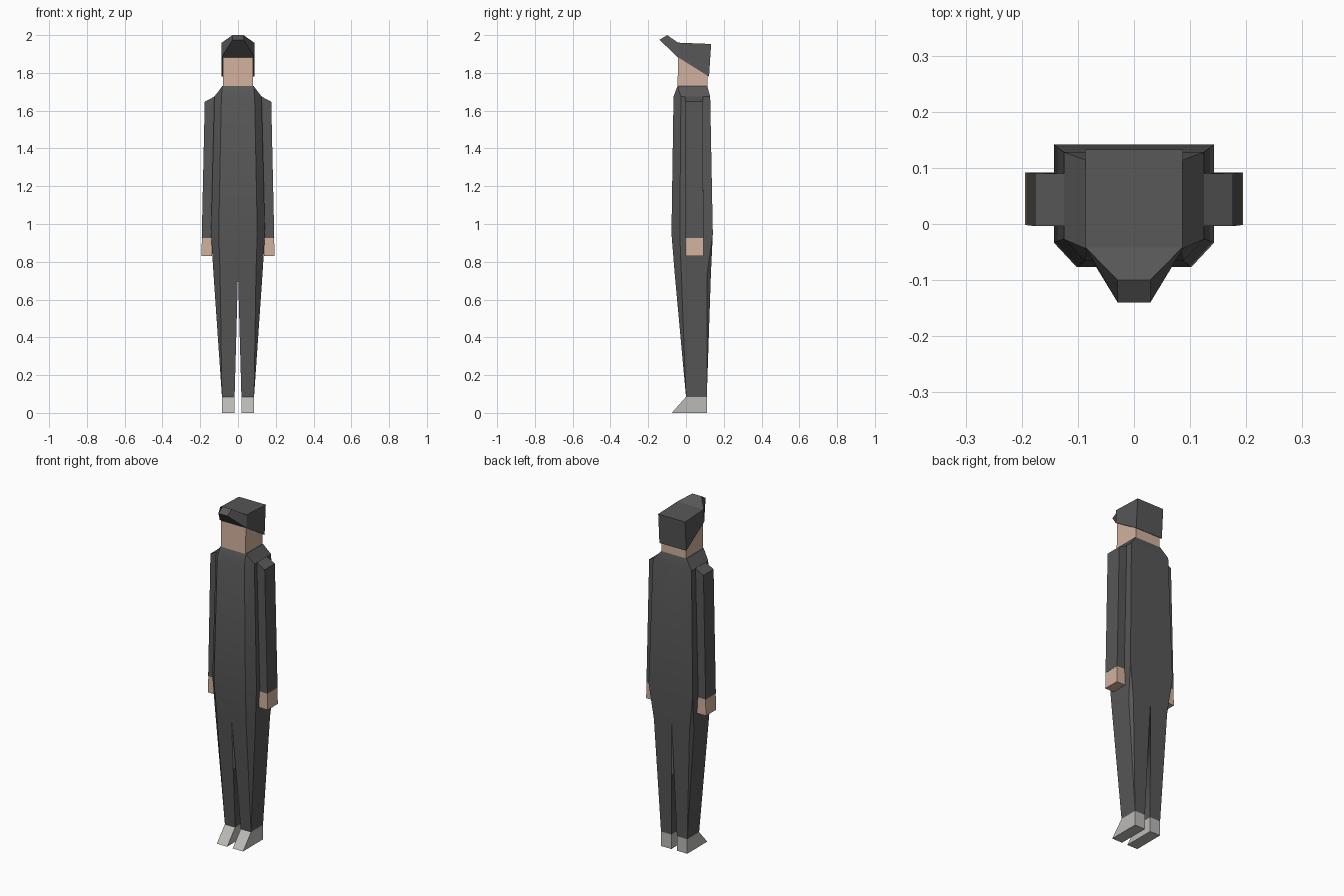
import bpy, bmesh, math

if "Cube" in bpy.data.objects:
    bpy.data.objects.remove(bpy.data.objects["Cube"])


def material(name, rgb):
    m = bpy.data.materials.new(name)
    m.diffuse_color = (*rgb, 1)
    m.use_nodes = True
    m.node_tree.nodes["Principled BSDF"].inputs["Base Color"].default_value = m.diffuse_color
    return m


CLOTH = material("dark grey cloth", (0.095, 0.095, 0.095))
SKIN = material("skin", (0.64, 0.44, 0.34))
SHOE = material("light grey shoe", (0.50, 0.49, 0.47))


def loft(name, rings, mat, mirror=False, smooth=False, skip=None):
    """Join closed rings of equal length, cap both ends."""
    bm = bmesh.new()
    vs = [[bm.verts.new(p) for p in r] for r in rings]
    n = len(rings[0])
    for k in range(len(vs) - 1):
        for i in range(n):
            if skip and skip(k, i):
                continue
            j = (i + 1) % n
            bm.faces.new((vs[k][i], vs[k][j], vs[k + 1][j], vs[k + 1][i]))
    bm.faces.new(vs[0])
    bm.faces.new(vs[-1])
    bmesh.ops.remove_doubles(bm, verts=bm.verts, dist=1e-4)
    bmesh.ops.recalc_face_normals(bm, faces=bm.faces)
    me = bpy.data.meshes.new(name)
    bm.to_mesh(me)
    bm.free()
    me.materials.append(mat)
    ob = bpy.data.objects.new(name, me)
    bpy.context.collection.objects.link(ob)
    if mirror:
        ob.modifiers.new("mirror", "MIRROR").use_axis[0] = True
    if smooth:
        bpy.context.view_layer.objects.active = ob
        ob.select_set(True)
        bpy.ops.object.shade_smooth_by_angle(angle=math.radians(25))
        ob.select_set(False)
    return ob


def rect(x0, x1, y0, y1, z0, z1=None):
    """Rectangle ring, z0 at the inner side and z1 at the outer side."""
    z1 = z0 if z1 is None else z1
    return [(x0, y0, z0), (x1, y0, z1), (x1, y1, z1), (x0, y1, z0)]


def suit_ring(z, x_in, x_front, x_side, x_back, y_front, y_mid, y_rear, y_back):
    """Half outline of the suit with chamfered outer corners."""
    return [(x_in, y_front, z), (x_front, y_front, z), (x_side, y_mid, z),
            (x_side, y_rear, z), (x_back, y_back, z), (x_in, y_back, z)]


# Suit: torso and legs, half modelled from ankle to collar
rings = [
    suit_ring(0.085, 0.018, 0.085, 0.085, 0.085, 0.0, 0.0, 0.11, 0.11),
    suit_ring(0.74, 0.0, 0.095, 0.13, 0.115, -0.06, -0.025, 0.112, 0.132),
    suit_ring(0.95, 0.0, 0.102, 0.143, 0.143, -0.077, -0.033, 0.142, 0.142),
    suit_ring(1.675, 0.0, 0.088, 0.125, 0.125, -0.066, -0.027, 0.128, 0.128),
    suit_ring(1.73, 0.0, 0.083, 0.083, 0.083, -0.045, -0.045, 0.113, 0.113),
]
# the inner wall exists only between the legs
loft("suit", rings, CLOTH, True, True, skip=lambda k, i: i == 5 and k > 0)

# Sleeves, hands and shoes
loft("sleeves", [rect(0.135, 0.192, -0.002, 0.092, 0.925),
                 rect(0.11, 0.176, -0.004, 0.09, 1.682, 1.648)], CLOTH, True)
loft("hands", [rect(0.137, 0.194, -0.002, 0.092, 0.83),
               rect(0.135, 0.191, -0.002, 0.092, 0.925)], SKIN, True)
loft("shoes", [rect(0.018, 0.085, -0.075, 0.11, 0.0),
               rect(0.018, 0.085, 0.0, 0.11, 0.085)], SHOE, True)

# Head
loft("head", [rect(-0.08, 0.08, -0.045, 0.113, 1.73),
              rect(-0.08, 0.08, -0.04, 0.113, 1.93)], SKIN)


# Cap with upturned peak: underside and top share a six-point outline
def cap_ring(back, brow, peak):
    half = [(0.087, *back), (0.087, *brow), (0.029, *peak)]
    return half + [(-x, y, z) for x, y, z in reversed(half)]


def cap_part(name, sections):
    loft(name, sections, CLOTH)


# crown from back to brow, then the peak in front of it
def section(w, y0, z0, y1, z1):
    return [(-w, y0, z0), (w, y0, z0), (w, y1, z1), (-w, y1, z1)]


cap_part("cap", [section(0.087, 0.122, 1.78, 0.133, 1.953),
                 section(0.086, -0.046, 1.885, -0.042, 1.96),
                 section(0.029, -0.14, 1.975, -0.10, 2.0)])
